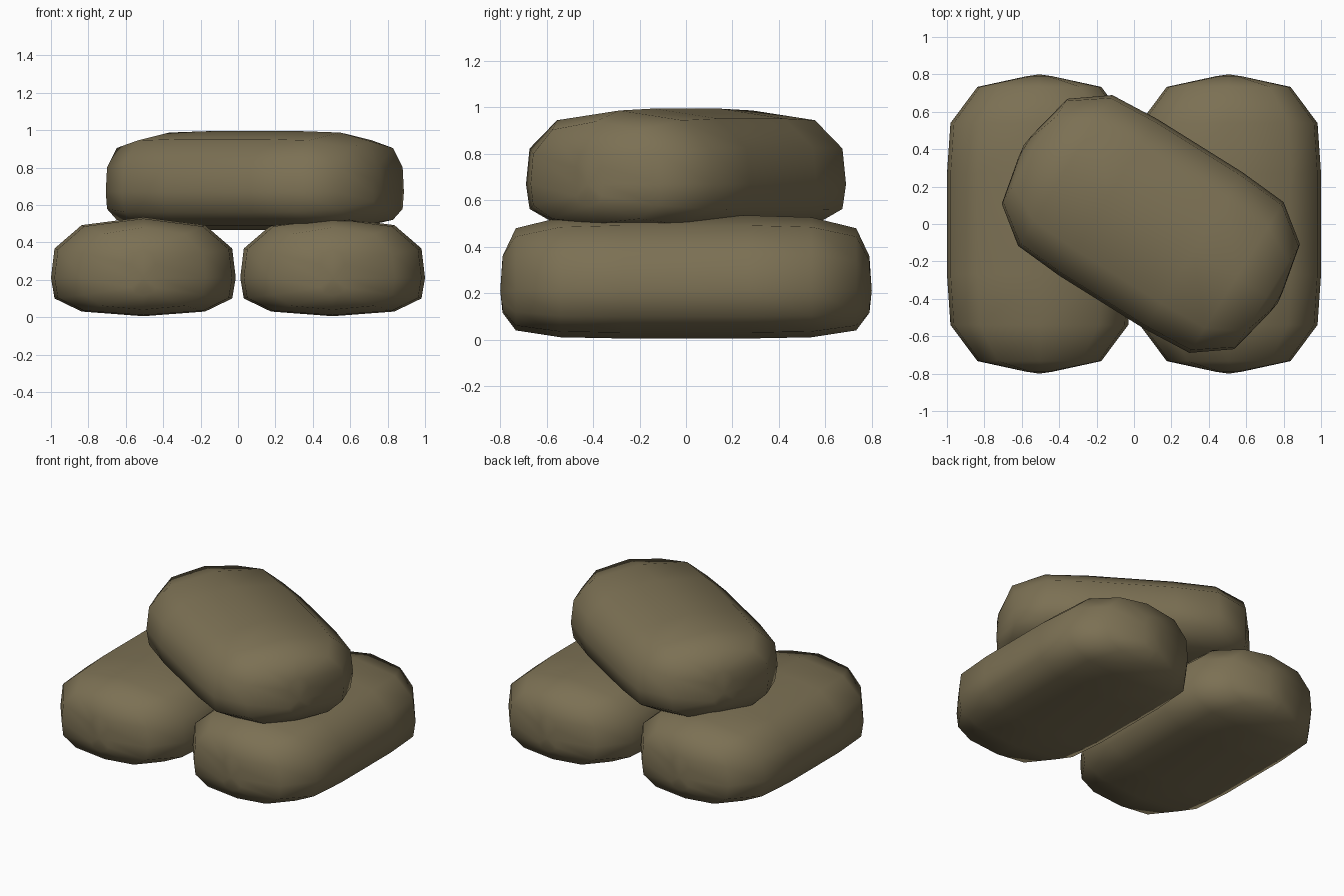
import bpy, bmesh, math

if "Cube" in bpy.data.objects:
    bpy.data.objects.remove(bpy.data.objects["Cube"])

mat = bpy.data.materials.new("olive_burlap")
mat.diffuse_color = (0.20, 0.163, 0.088, 1)
mat.use_nodes = True
mat.node_tree.nodes["Principled BSDF"].inputs["Base Color"].default_value = mat.diffuse_color

# Half cross-section of a bag (x, z relative to its widest line)
HALF = [(0, .325), (.33, .282), (.475, .157), (.494, 0), (.475, -.11), (.33, -.18), (0, -.205)]
SECTION = HALF + [(-x, z) for x, z in HALF[-2:0:-1]]
# Stations along the bag: y, width scale, height scale
HALF_STATIONS = [(.79, .14, .46), (.733, .67, .83), (.54, .962, .975), (.27, 1, 1)]
STATIONS = [(-y, a, b) for y, a, b in HALF_STATIONS] + HALF_STATIONS[::-1]


def sandbag(name, x, y, z, turn):
    bm = bmesh.new()
    rings = [[bm.verts.new((px * a, sy, pz * b)) for px, pz in SECTION]
             for sy, a, b in STATIONS]
    n = len(SECTION)
    for r, s in zip(rings, rings[1:]):
        for i in range(n):
            j = (i + 1) % n
            bm.faces.new((r[i], r[j], s[j], s[i]))
    # rounded end caps
    for ring, ey in ((rings[0], -.8), (rings[-1], .8)):
        tip = bm.verts.new((0, ey, 0))
        for i in range(n):
            bm.faces.new((ring[i], ring[(i + 1) % n], tip))
    bmesh.ops.recalc_face_normals(bm, faces=bm.faces)
    for f in bm.faces:
        f.smooth = True
    me = bpy.data.meshes.new(name)
    bm.to_mesh(me)
    bm.free()
    me.materials.append(mat)
    ob = bpy.data.objects.new(name, me)
    ob.location = (x, y, z)
    ob.rotation_euler[2] = math.radians(turn)
    bpy.context.collection.objects.link(ob)


# Two bags side by side, one laid across them
sandbag("left_sandbag", -.506, 0, .21, 0)
sandbag("right_sandbag", .506, 0, .21, 0)
sandbag("top_sandbag", .09, 0, .67, 58)
